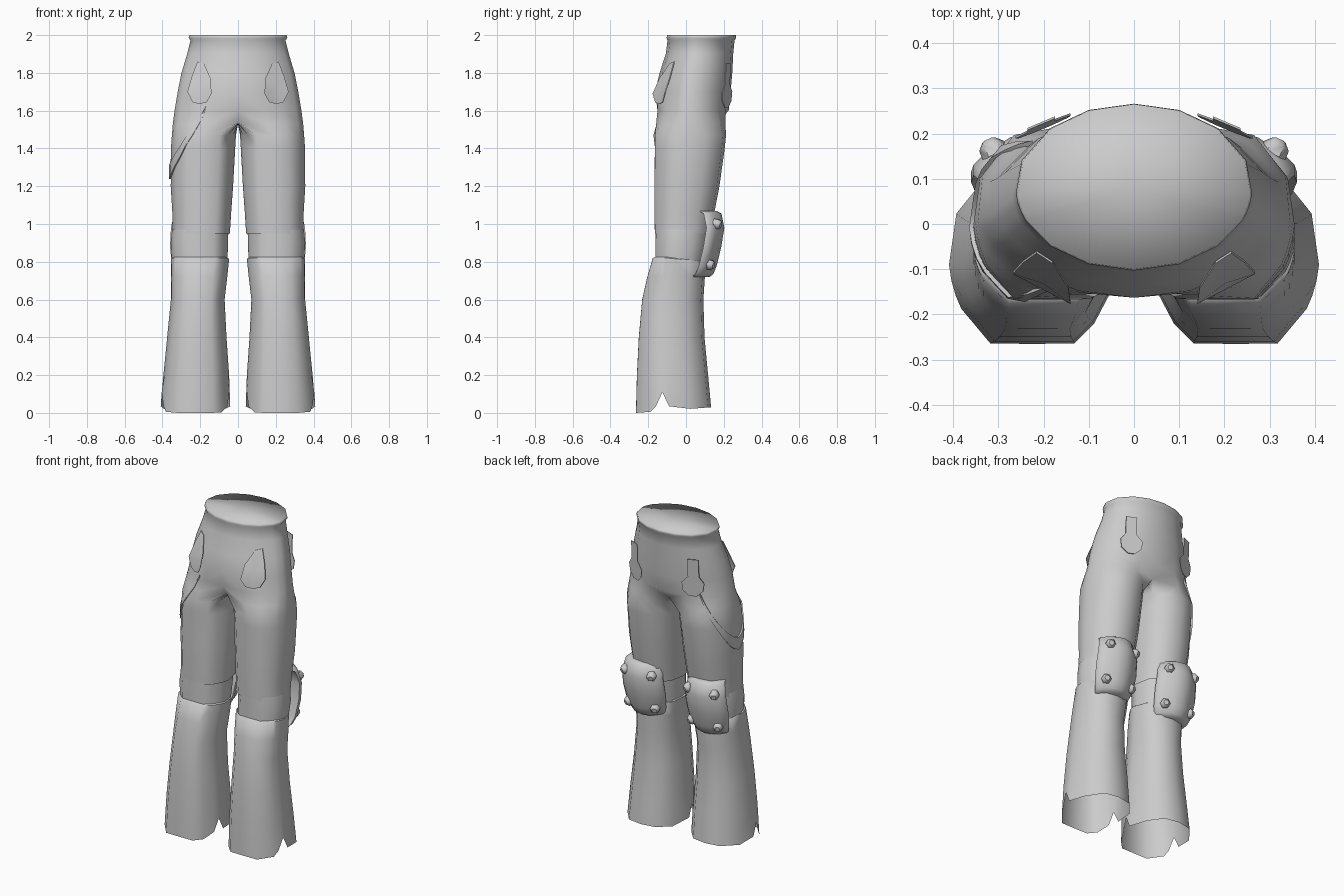
import bpy, bmesh, math
from mathutils import Vector
from mathutils.bvhtree import BVHTree

if "Cube" in bpy.data.objects:
    bpy.data.objects.remove(bpy.data.objects["Cube"])

cloth = bpy.data.materials.new("grey_cloth")
cloth.diffuse_color = (0.6, 0.6, 0.6, 1)
cloth.use_nodes = True
cloth.node_tree.nodes["Principled BSDF"].inputs["Base Color"].default_value = cloth.diffuse_color

OUTER = [-120, -90, -60, -32, -24, -15, -6, 25, 60, 90, 120]
INNER = [150, 186, 195, 204, 222]


def finish(name, verts, faces, sides=(1, -1), angle=55):
    """Make one smooth object, repeated on the given sides of x = 0."""
    bm = bmesh.new()
    for s in sides:
        vs = [bm.verts.new((s * v[0], v[1], v[2])) for v in verts]
        for f in faces:
            bm.faces.new([vs[i] for i in f])
    bmesh.ops.remove_doubles(bm, verts=bm.verts, dist=0.0005)
    bmesh.ops.recalc_face_normals(bm, faces=bm.faces)
    mesh = bpy.data.meshes.new(name)
    bm.to_mesh(mesh)
    bm.free()
    mesh.materials.append(cloth)
    ob = bpy.data.objects.new(name, mesh)
    bpy.context.collection.objects.link(ob)
    bpy.ops.object.select_all(action='DESELECT')
    ob.select_set(True)
    bpy.context.view_layer.objects.active = ob
    bpy.ops.object.shade_smooth_by_angle(angle=math.radians(angle))
    return ob


def bridge(a, b, closed):
    n = len(a)
    return [(a[i], a[(i + 1) % n], b[(i + 1) % n], b[i])
            for i in range(n if closed else n - 1)]


def leg_ring(z, x0, x1, y0, y1):
    """Flattened oval around one leg."""
    cx, cy, hx, hy = (x0 + x1) / 2, (y0 + y1) / 2, (x1 - x0) / 2, (y1 - y0) / 2
    ring = []
    for a in OUTER + INNER:
        s = math.sin(math.radians(a)) * (1.15 if a < 0 or a > 180 else 1.06)
        ring.append((cx + hx * math.cos(math.radians(a)),
                     cy + hy * max(-1, min(1, s)), z))
    return ring


def hip_ring(z, hx, y0, y1):
    """Half oval from centre -y round to centre +y."""
    cy, hy = (y0 + y1) / 2, (y1 - y0) / 2
    return [(hx * math.cos(math.radians(a * .75)) if abs(a) < 120 else 0,
             cy + hy * math.sin(math.radians(a * .75)), z) for a in OUTER]


def loft(rings, closed=True, caps=False):
    n = len(rings[0])
    verts = [p for r in rings for p in r]
    faces = []
    for k in range(len(rings) - 1):
        faces += bridge(range(k * n, k * n + n), range(k * n + n, k * n + 2 * n), closed)
    if caps:
        faces += [tuple(range(n)), tuple(range(len(verts) - n, len(verts)))]
    return verts, faces


# Hips with a softly shaded flat waist cap
hips = [hip_ring(*r) for r in [
    (2.0, .258, -.10, .265),
    (1.985, .262, -.103, .266), (1.972, .252, -.098, .257),
    (1.9, .27, -.107, .25), (1.8, .30, -.14, .245),
    (1.7, .32, -.163, .236), (1.6, .337, -.166, .226)]]
hips[-1][0] = (0, -.15, 1.6)
verts, faces = loft(hips, closed=False)
n = len(OUTER)
verts.append((0, .08, 2.0))
faces += [(i, i + 1, len(verts) - 1) for i in range(n - 1)]

# Crotch row joins the hips to the thigh
legs = [leg_ring(*r) for r in [
    (1.47, .010, .351, -.165, .212), (1.4, .014, .356, -.165, .205),
    (1.2, .025, .357, -.167, .177), (1.05, .036, .348, -.167, .148),
    (.95, .042, .347, -.165, .130)]]
mix = [(Vector(a) + Vector(b)) / 2 for a, b in
       zip(hip_ring(1.53, .345, -.165, .216), leg_ring(1.53, .005, .347, -.165, .216))]
mix[0], mix[-1] = (0, -.115, 1.54), (0, .17, 1.54)
mix += [(0, .17 - .285 * k / 6, 1.53) for k in range(1, 6)]
top = (len(hips) - 1) * n
base = len(verts)
faces += bridge(range(top, top + n), range(base, base + n), False)
lv, lf = loft([mix] + legs)
verts += lv
faces += [tuple(i + base for i in f) for f in lf]
finish("trousers_upper", verts, faces, angle=115)
surface = BVHTree.FromPolygons([Vector(v) for v in verts], faces)

# Knee bands
finish("knee_band", *loft([leg_ring(.97, .05, .350, -.160, .12),
                           leg_ring(.90, .052, .357, -.161, .115),
                           leg_ring(.80, .055, .350, -.161, .095)]))

# Flared lower legs with a notched hem
lower = [leg_ring(*r) for r in [
    (.825, .054, .348, -.166, .088), (.82, .046, .356, -.176, .095),
    (.72, .056, .356, -.205, .10), (.6, .07, .356, -.232, .092),
    (.4, .06, .376, -.25, .098), (.2, .046, .396, -.26, .117),
    (.0, .04, .41, -.265, .133)]]
for k in (0, 1):
    lower[k] = [(x, y, z - .1 * max(0, y + .1)) for x, y, z in lower[k]]
lower[-1] = [(x, y, .11 if a in (-15, 195) else .035 if a in (-24, -6, 186, 204)
              else .03 * (y + .265) / .4) for (x, y, z), a in zip(lower[-1], OUTER + INNER)]
finish("lower_leg", *loft(lower))


# Flat pocket plates standing slightly off the hips
def pocket(name, outline, side, plane):
    k = len(outline)
    centre = (sum(p[0] for p in outline) / k, sum(p[1] for p in outline) / k)
    front = []
    for x, z in outline + [centre]:
        hit = surface.ray_cast(Vector((x, side, z)), Vector((0, -side, 0)))[0]
        front.append((x, side * max(side * hit.y + .004, side * plane(x, z)), z))
    back = [(x, y - side * .005, z) for x, y, z in front]
    f = [(i, (i + 1) % k, k) for i in range(k)]
    f += [tuple(i + k + 1 for i in reversed(q)) for q in f]
    f += [(i, (i + 1) % k, k + 1 + (i + 1) % k, k + 1 + i) for i in range(k)]
    finish(name, front + back, f, angle=40)


pocket("seat_pocket", [(.215, 1.86), (.245, 1.78), (.268, 1.70), (.24, 1.645),
                       (.205, 1.635), (.165, 1.645), (.14, 1.69), (.145, 1.77), (.18, 1.85)],
       -1, lambda x, z: -.177 + .52 * (x - .14) + .46 * max(0, z - 1.7))
pocket("hip_pocket", [(.175, 1.85), (.175, 1.74), (.14, 1.70), (.145, 1.65), (.18, 1.615),
                      (.22, 1.615), (.255, 1.65), (.262, 1.70), (.235, 1.74), (.235, 1.85)],
       1, lambda x, z: .245 - .42 * (x - .14) + .05 * (z - 1.7))

# Hanging strap round one thigh
strap = []
for k in range(17):
    t = k / 16
    a = math.radians(-97 + 175 * t)
    d = Vector((math.cos(a), math.sin(a), 0))
    mid = 1.275 + .34 * abs(2 * t - 1) ** 1.6
    half = .006 + .032 * math.sin(math.pi * t)
    row = []
    for z, off in ((mid + half, -.01), (mid + half, .009),
                   (mid - half, .009), (mid - half, -.01)):
        hit = surface.ray_cast(Vector((.19, .02, z)) + d, -d)[0]
        row.append(tuple(hit + d * off))
    strap.append(row)
finish("thigh_strap", *loft(strap, caps=True), sides=(-1,), angle=40)

# Bowed knee pads
pad = []
for z, y, w in [(1.068, .165, .105), (1.055, .188, .118), (.98, .203, .135),
                (.88, .187, .140), (.78, .163, .13), (.735, .145, .112), (.72, .125, .10)]:
    front = [(.22 + w * u, y - .072 * u * u, z) for u in (-1, -.8, -.4, 0, .4, .8, 1)]
    back = [(.22 + w * u, y - .095 + .02 * (1 - abs(u)), z) for u in (1, 0, -1)]
    pad.append(front + back)
finish("knee_pad", *loft(pad, caps=True), angle=60)

# Studs on the pad corners
sv, sf = [], []
for dx in (-.09, .09):
    for z, y in ((1.0, .16), (.785, .122)):
        d = Vector((dx * 5, 1, -.25)).normalized()
        u = d.cross(Vector((0, 0, 1))).normalized()
        w = d.cross(u)
        c = Vector((.22 + dx, y, z))
        rings = [[tuple(c + d * h + (u * math.cos(i * math.pi / 3)
                                     + w * math.sin(i * math.pi / 3)) * r)
                  for i in range(6)] for h, r in ((-.012, .03), (.014, .029), (.028, .016))]
        v, f = loft(rings, caps=True)
        sf += [tuple(i + len(sv) for i in q) for q in f]
        sv += v
finish("knee_pad_studs", sv, sf, angle=50)
